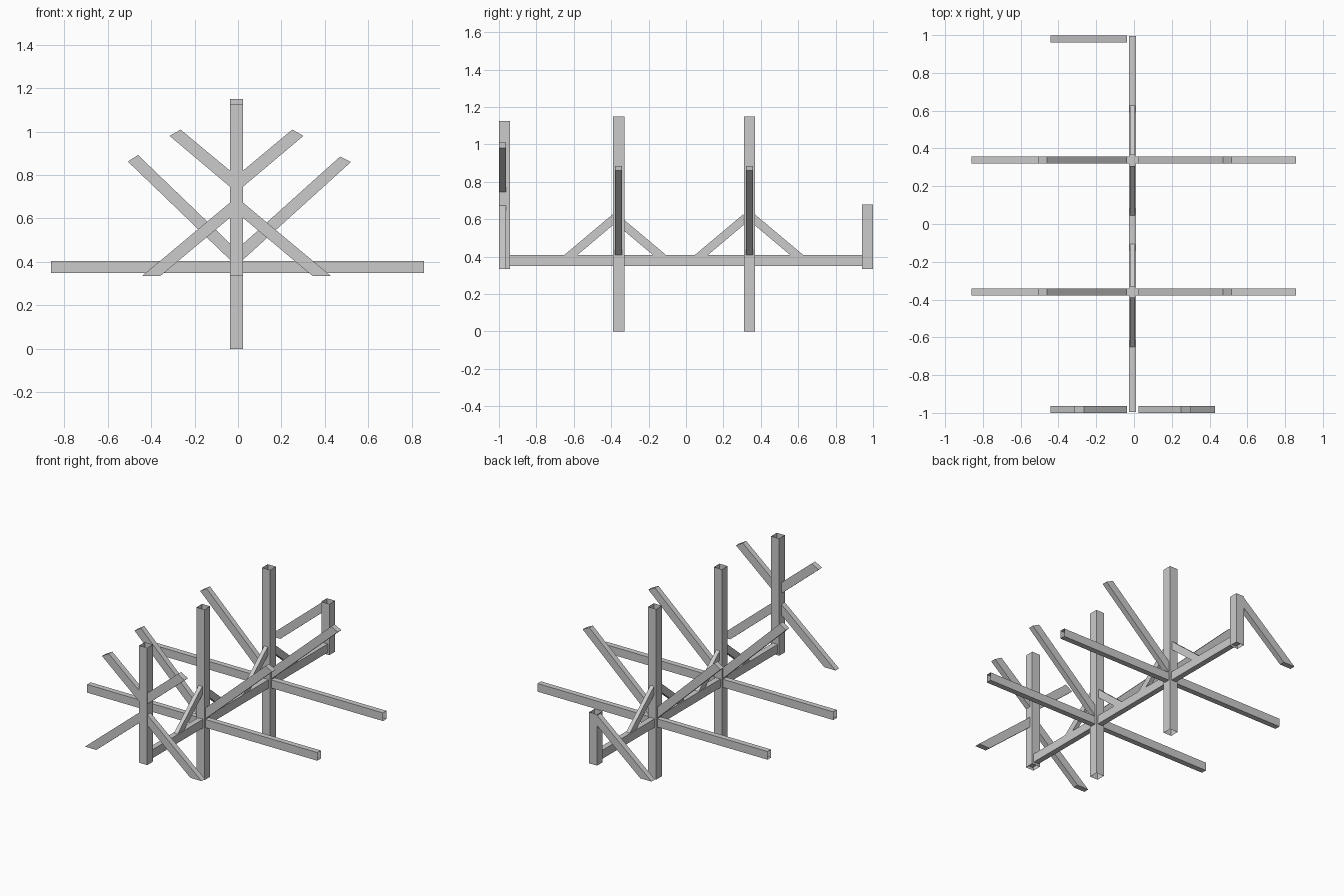
import bpy, bmesh
from mathutils import Vector

if "Cube" in bpy.data.objects:
    bpy.data.objects.remove(bpy.data.objects["Cube"])

CX = -0.007           # centre line of the frame in x
POST = 0.06           # post width
BW = 0.037            # beam width


def finish(name, bm):
    me = bpy.data.meshes.new(name)
    bm.to_mesh(me)
    bm.free()
    ob = bpy.data.objects.new(name, me)
    bpy.context.collection.objects.link(ob)


def tube(name, lo, hi, axis):
    """Thin box section, open at both ends along the axis."""
    lo, hi = Vector(lo), Vector(hi)
    bm = bmesh.new()
    bmesh.ops.create_cube(bm, size=1)
    ends = [f for f in bm.faces if abs(f.normal[axis]) > 0.9]
    bmesh.ops.delete(bm, geom=ends, context='FACES_ONLY')
    for v in bm.verts:
        v.co = Vector((lo[i] + (v.co[i] + 0.5) * (hi[i] - lo[i]) for i in range(3)))
    finish(name, bm)


def brace(name, pts, plane, centre, width):
    """Extrude a flat side outline (u, z) to the given width."""
    bm = bmesh.new()
    a, b = centre - width / 2, centre + width / 2
    place = (lambda u, w, z: (u, w, z)) if plane == 'xz' else (lambda u, w, z: (w, u, z))
    face = bm.faces.new([bm.verts.new(place(u, a, z)) for u, z in pts])
    ext = bmesh.ops.extrude_face_region(bm, geom=[face])['geom']
    step = Vector(place(0, b - a, 0))
    bmesh.ops.translate(bm, vec=step, verts=[g for g in ext if isinstance(g, bmesh.types.BMVert)])
    bmesh.ops.recalc_face_normals(bm, faces=bm.faces)
    finish(name, bm)


def post(name, y, z0, z1):
    h = POST / 2
    tube(name, (CX - h, y - h, z0), (CX + h, y + h, z1), 2)


L, R = CX - POST / 2, CX + POST / 2

# Two main posts with cross beams and raised side arms
for label, y in (("front", -0.36), ("rear", 0.34)):
    post(label + "_main_post", y, 0, 1.15)
    tube(label + "_cross_beam", (-0.86, y - BW / 2, 0.35), (0.857, y + BW / 2, 0.405), 0)
    brace(label + "_right_arm", [(R, 0.41), (0.52, 0.86), (0.47, 0.885), (R, 0.483)], 'xz', y, BW)
    brace(label + "_left_arm", [(L, 0.41), (-0.507, 0.862), (-0.46, 0.892), (L, 0.485)], 'xz', y, BW)

# Long spine
tube("spine", (CX - BW / 2, -0.995, 0.35), (CX + BW / 2, 0.995, 0.408), 1)

# Diagonal struts between the spine and the main posts: post face, direction, top height
for i, (y, s, z) in enumerate(((-0.39, -1, 0.628), (-0.332, 1, 0.598),
                               (0.308, -1, 0.628), (0.366, 1, 0.628))):
    run = (z - 0.408) / 0.84
    brace("spine_strut_%d" % (i + 1),
          [(y, z), (y + s * run, 0.408), (y + s * (run - 0.07), 0.408), (y, z - 0.059)],
          'yz', CX, 0.027)

# End posts
post("front_end_post", -0.97, 0.335, 1.125)
post("rear_end_post", 0.97, 0.335, 0.68)

# Branches on the end posts, mirrored about the centre line
for label, s in (("left", -1), ("right", 1)):
    up = [(0.03, 0.746), (0.308, 0.98), (0.257, 1.009), (0.03, 0.82)]
    down = [(0.03, 0.673), (0.435, 0.335), (0.351, 0.335), (0.03, 0.603)]
    up, down = ([(CX + s * u, z) for u, z in p] for p in (up, down))
    brace("front_upper_branch_" + label, up, 'xz', -0.981, BW)
    brace("front_lower_branch_" + label, down, 'xz', -0.981, BW)
    if s < 0:
        brace("rear_lower_branch_" + label, down, 'xz', 0.98, BW)
